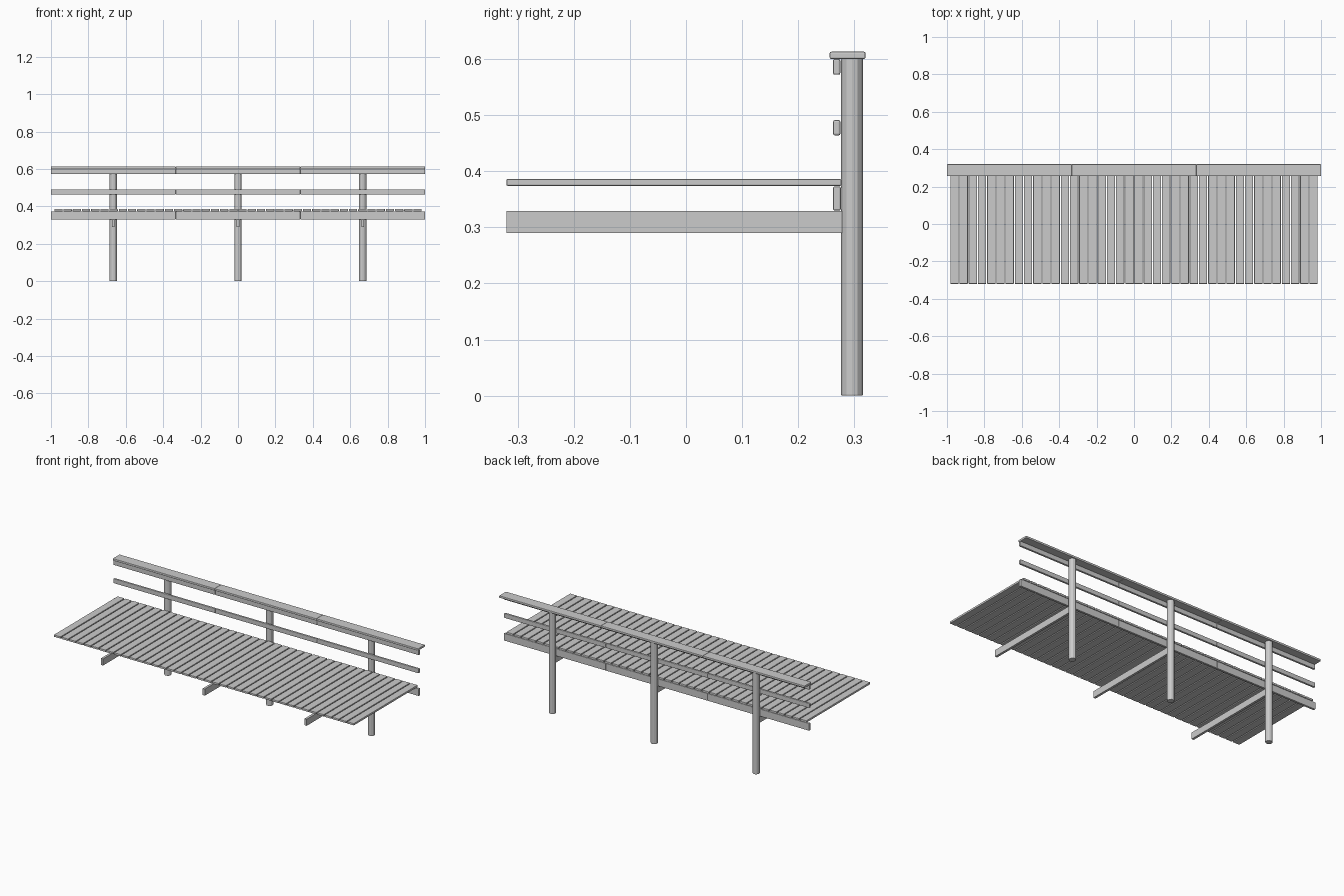
import bpy, bmesh
from mathutils import Matrix, Vector

if "Cube" in bpy.data.objects:
    bpy.data.objects.remove(bpy.data.objects["Cube"])


def finish(name, bm, bevel=0.0, smooth=False):
    me = bpy.data.meshes.new(name)
    bm.to_mesh(me)
    bm.free()
    ob = bpy.data.objects.new(name, me)
    bpy.context.collection.objects.link(ob)
    if bevel:
        m = ob.modifiers.new("soft_edges", "BEVEL")
        m.width = bevel
        m.segments = 2
        m.limit_method = "ANGLE"
        m.angle_limit = 0.8
    return ob


def box(name, x, y, z, bevel=0.0):
    """Box from (min, max) ranges on each axis."""
    bm = bmesh.new()
    centre = Vector([(a + b) / 2 for a, b in (x, y, z)])
    size = [b - a for a, b in (x, y, z)]
    bmesh.ops.create_cube(bm, size=1, matrix=Matrix.Translation(centre) @ Matrix.Diagonal((*size, 1)))
    return finish(name, bm, bevel)


def post(name, x, y, radius, height):
    bm = bmesh.new()
    bmesh.ops.create_cone(bm, cap_ends=True, segments=12, radius1=radius, radius2=radius,
                          depth=height, matrix=Matrix.Translation((x, y, height / 2)))
    return finish(name, bm, 0.002)


SECTION = 2 / 3

# Three repeating sections: post, joist, rails and handrail cap
for i in range(3):
    cx = (i - 1) * SECTION
    span = (cx - SECTION / 2, cx + SECTION / 2)
    post(f"post_{i + 1}", cx, 0.296, 0.0195, 0.601)
    box(f"joist_{i + 1}", (cx - 0.007, cx + 0.007), (-0.32, 0.278), (0.29, 0.329))
    box(f"edge_beam_{i + 1}", span, (0.262, 0.276), (0.33, 0.373), 0.003)
    box(f"middle_rail_{i + 1}", span, (0.262, 0.275), (0.464, 0.491), 0.003)
    box(f"upper_rail_{i + 1}", span, (0.262, 0.275), (0.572, 0.6), 0.003)
    box(f"handrail_cap_{i + 1}", span, (0.256, 0.32), (0.6, 0.613), 0.003)

# Deck planks laid across the walkway
COUNT, WIDTH, HALF = 40, 0.044, 0.982
pitch = (2 * HALF - WIDTH) / (COUNT - 1)
for i in range(COUNT):
    x = -HALF + i * pitch
    box(f"deck_plank_{i + 1}", (x, x + WIDTH), (-0.32, 0.277), (0.374, 0.386), 0.002)
